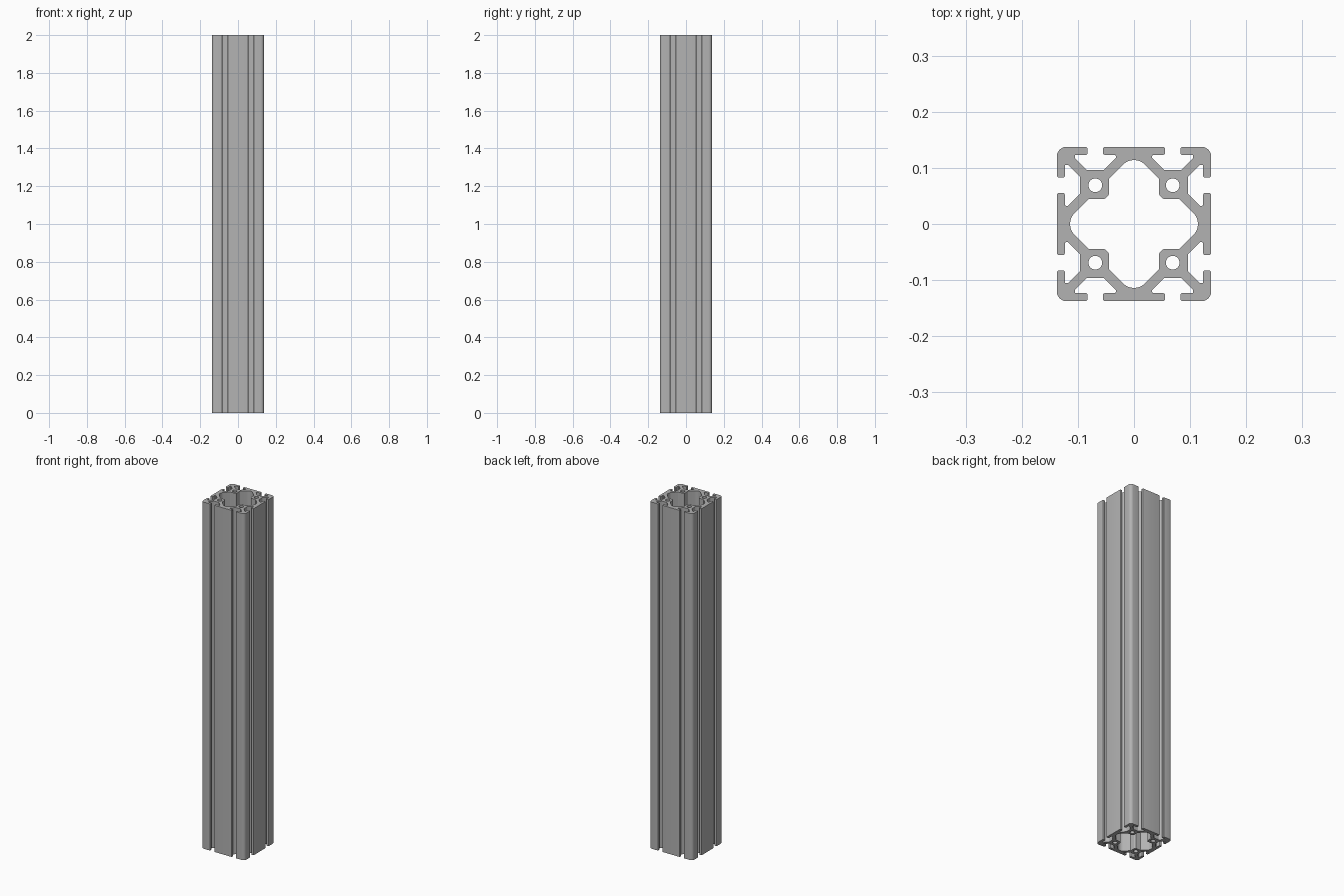
import bpy
import bmesh
import math
from mathutils import Vector

if "Cube" in bpy.data.objects:
    bpy.data.objects.remove(bpy.data.objects["Cube"], do_unlink=True)

HALF = 0.1375      # half width of the section
PITCH = 0.069      # offset of slots and bores from the centre
LENGTH = 2.0


def four_sides(side):
    """Repeat one side's (x, y, radius) points clockwise around the section."""
    loop = []
    for _ in range(4):
        loop += side
        side = [(y, -x, r) for x, y, r in side]
    return loop


def fillet(loop, steps=6):
    """Round each corner of a closed outline by its own radius."""
    out = []
    for i, (x, y, r) in enumerate(loop):
        p = Vector((x, y))
        if r == 0:
            out.append(p)
            continue
        a = (Vector(loop[i - 1][:2]) - p).normalized()
        b = (Vector(loop[(i + 1) % len(loop)][:2]) - p).normalized()
        half = a.angle(b) / 2
        centre = p + (a + b).normalized() * (r / math.sin(half))
        start = p + a * (r / math.tan(half)) - centre
        end = p + b * (r / math.tan(half)) - centre
        sweep = math.atan2(start.x * end.y - start.y * end.x, start.dot(end))
        for k in range(steps + 1):
            t = sweep * k / steps
            c, s = math.cos(t), math.sin(t)
            out.append(centre + Vector((start.x * c - start.y * s,
                                        start.x * s + start.y * c)))
    return out


# T-slot: half width, depth, corner radius
half_slot = [(0.0137, 0, 0.004), (0.0137, 0.0145, 0.004), (0.0365, 0.0145, 0.002),
             (0.0365, 0.02, 0.002), (0.015, 0.0415, 0.005)]
slot = [(-u, d, r) for u, d, r in half_slot] + half_slot[::-1]

# Outer outline: rounded corner followed by two slots, on every side
side = [(-HALF, HALF, 0.017)]
for centre in (-PITCH, PITCH):
    side += [(centre + u, HALF - d, r) for u, d, r in slot]
outlines = [fillet(four_sides(side))]

# Central cavity with one rounded lobe per side
lobe = [(-0.045, 0.052, 0.002), (-0.045, 0.0805, 0.004), (0, 0.1255, 0.028),
        (0.045, 0.0805, 0.004), (0.045, 0.052, 0.002)]
outlines.append(fillet(four_sides(lobe), 10))

# Four round bores
for sx in (-1, 1):
    for sy in (-1, 1):
        outlines.append([Vector((sx * PITCH + 0.0122 * math.cos(math.tau * k / 32),
                                 sy * PITCH + 0.0122 * math.sin(math.tau * k / 32)))
                         for k in range(32)])

# Fill the section and extrude it along its length
curve = bpy.data.curves.new("extrusion_section", "CURVE")
curve.dimensions = "2D"
curve.fill_mode = "BOTH"
curve.extrude = LENGTH / 2
for points in outlines:
    spline = curve.splines.new("POLY")
    spline.points.add(len(points) - 1)
    for sp, p in zip(spline.points, points):
        sp.co = (p.x, p.y, 0, 1)
    spline.use_cyclic_u = True

beam = bpy.data.objects.new("slotted_beam", curve)
bpy.context.collection.objects.link(beam)
bpy.ops.object.select_all(action="DESELECT")
beam.select_set(True)
bpy.context.view_layer.objects.active = beam
bpy.ops.object.convert(target="MESH")
beam = bpy.context.view_layer.objects.active
beam.name = "slotted_beam"

# Weld the caps to the walls and stand the beam on the ground
bm = bmesh.new()
bm.from_mesh(beam.data)
bmesh.ops.remove_doubles(bm, verts=bm.verts, dist=0.00005)
bmesh.ops.recalc_face_normals(bm, faces=bm.faces)
bmesh.ops.translate(bm, verts=bm.verts, vec=(0, 0, LENGTH / 2))
bm.to_mesh(beam.data)
bm.free()
bpy.ops.object.shade_smooth_by_angle(angle=math.radians(30))

# Plain aluminium grey
grey = bpy.data.materials.new("aluminium_grey")
grey.use_nodes = True
colour = (0.45, 0.45, 0.45, 1)
grey.diffuse_color = colour
grey.node_tree.nodes["Principled BSDF"].inputs["Base Color"].default_value = colour
beam.data.materials.clear()
beam.data.materials.append(grey)
